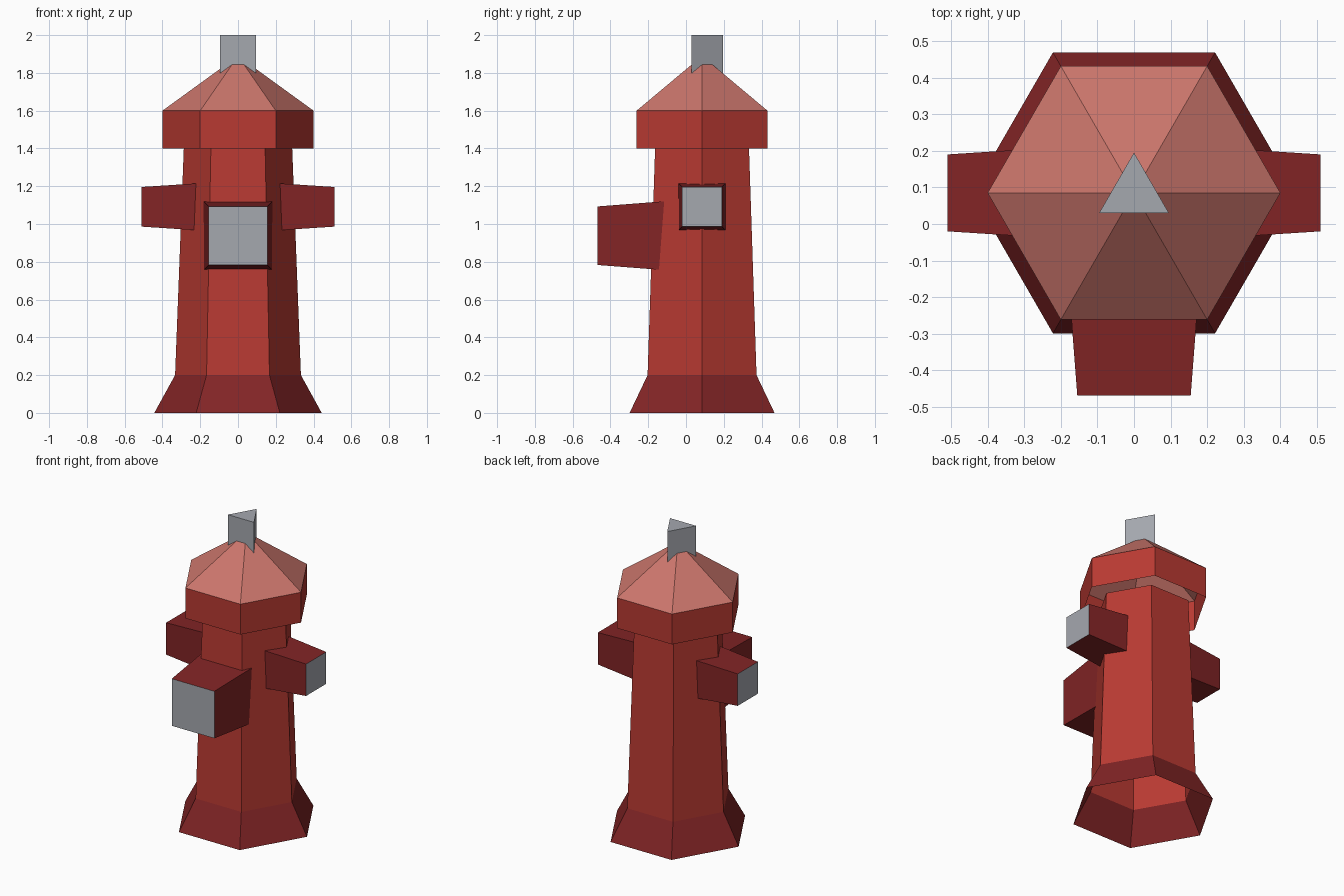
import bpy
import math

if "Cube" in bpy.data.objects:
    bpy.data.objects.remove(bpy.data.objects["Cube"])

CY = 0.085  # y of the vertical axis


def make_material(name, color):
    mat = bpy.data.materials.new(name)
    mat.diffuse_color = (*color, 1.0)
    mat.use_nodes = True
    mat.node_tree.nodes["Principled BSDF"].inputs["Base Color"].default_value = mat.diffuse_color
    return mat


RED = make_material("red", (0.485, 0.042, 0.032))
DARK_RED = make_material("dark_red", (0.225, 0.018, 0.019))
PINK = make_material("faded_red", (0.60, 0.18, 0.15))
GREY = make_material("grey_metal", (0.376, 0.392, 0.429))


def make_object(name, verts, faces, mats):
    mesh = bpy.data.meshes.new(name)
    mesh.from_pydata(verts, [], faces)
    for m in mats:
        mesh.materials.append(m)
    obj = bpy.data.objects.new(name, mesh)
    bpy.context.collection.objects.link(obj)
    return obj


def ring(n, radius, z, start=0.0):
    return [(radius * math.cos(start + i * math.tau / n),
             CY + radius * math.sin(start + i * math.tau / n), z)
            for i in range(n)]


def walls(n):
    return [(i, (i + 1) % n, n + (i + 1) % n, n + i) for i in range(n)]


def hex_shell(name, r0, z0, r1, z1, mat):
    return make_object(name, ring(6, r0, z0) + ring(6, r1, z1), walls(6), [mat])


def outlet(name, angle, inner, outer, half_in, half_out, z):
    """Square tapered outlet pointing along angle, with a grey end face."""
    ca, sa = math.cos(angle), math.sin(angle)
    verts = []
    for d, h in ((inner, half_in), (outer, half_out)):
        for u, w in ((-h, -h), (h, -h), (h, h), (-h, h)):
            verts.append((d * ca - u * sa, CY + d * sa + u * ca, z + w))
    obj = make_object(name, verts, walls(4) + [(4, 5, 6, 7), (3, 2, 1, 0)],
                      [DARK_RED, GREY])
    obj.data.polygons[4].material_index = 1
    return obj


# Open flared base and tapering hollow body
hex_shell("base_skirt", 0.443, 0.0, 0.333, 0.2, DARK_RED)
hex_shell("body", 0.333, 0.2, 0.287, 1.4, RED)

# Cap: upright rim and pointed roof, open underneath
hex_shell("cap_rim", 0.4, 1.4, 0.4, 1.6, RED)
make_object("cap_roof", ring(6, 0.4, 1.6) + [(0, CY, 1.89)],
            [(i, (i + 1) % 6, 6) for i in range(6)], [PINK])

# Triangular valve stem on top
make_object("valve_stem",
            ring(3, 0.11, 1.79, math.pi / 2) + ring(3, 0.11, 2.0, math.pi / 2),
            walls(3) + [(3, 4, 5), (2, 1, 0)], [GREY])

# Large front outlet and two smaller side outlets
outlet("front_outlet", -math.pi / 2, 0.135, 0.553, 0.187, 0.155, 0.938)
for side, angle in (("right", 0.0), ("left", math.pi)):
    outlet(side + "_outlet", angle, 0.17, 0.51, 0.127, 0.105, 1.091)
